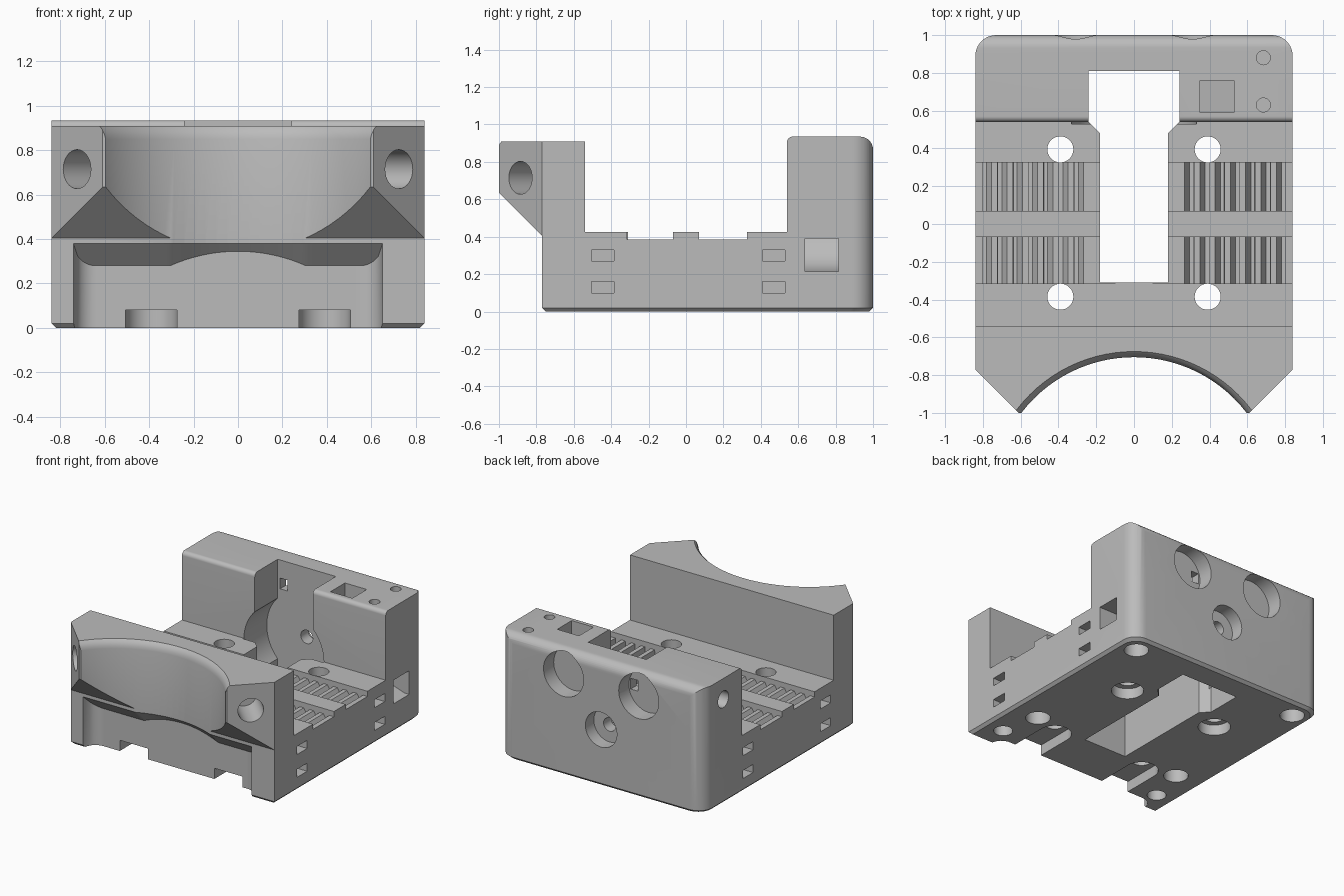
import bpy, bmesh, math
from mathutils import Vector, Matrix

cube = bpy.data.objects.get("Cube")
if cube:
    bpy.data.objects.remove(cube, do_unlink=True)

grey = bpy.data.materials.new("light_grey_plastic")
grey.use_nodes = True
grey.diffuse_color = (0.5, 0.5, 0.5, 1)
grey.node_tree.nodes["Principled BSDF"].inputs["Base Color"].default_value = (0.5, 0.5, 0.5, 1)


def make(bm, name):
    bmesh.ops.recalc_face_normals(bm, faces=bm.faces)
    mesh = bpy.data.meshes.new(name)
    bm.to_mesh(mesh)
    bm.free()
    mesh.materials.append(grey)
    ob = bpy.data.objects.new(name, mesh)
    bpy.context.collection.objects.link(ob)
    return ob


def loft(rings, name):
    bm = bmesh.new()
    vs = [[bm.verts.new(p) for p in ring] for ring in rings]
    n = len(vs[0])
    for a, b in zip(vs, vs[1:]):
        for i in range(n):
            bm.faces.new((a[i], a[(i + 1) % n], b[(i + 1) % n], b[i]))
    bm.faces.new(vs[0])
    bm.faces.new(vs[-1])
    return make(bm, name)


def prism(pts, axis, lo, hi, name="cutter"):
    # profile in the plane across the axis, extruded along it
    place = {"x": lambda p, t: (t, p[0], p[1]),
             "y": lambda p, t: (p[0], t, p[1]),
             "z": lambda p, t: (p[0], p[1], t)}[axis]
    return loft([[place(p, t) for p in pts] for t in (lo, hi)], name)


def box(x, y, z):
    return prism([(x[0], y[0]), (x[1], y[0]), (x[1], y[1]), (x[0], y[1])], "z", *z)


def rod(a, b, r, seg=32):
    a, b = Vector(a), Vector(b)
    bm = bmesh.new()
    turn = (b - a).to_track_quat("Z", "Y").to_matrix().to_4x4()
    bmesh.ops.create_cone(bm, cap_ends=True, segments=seg, radius1=r, radius2=r,
                          depth=(b - a).length,
                          matrix=Matrix.Translation((a + b) / 2) @ turn)
    return make(bm, "cutter")


def boolean(ob, tool, op="DIFFERENCE"):
    mod = ob.modifiers.new("cut", "BOOLEAN")
    mod.operation, mod.solver, mod.object = op, "EXACT", tool
    bpy.context.view_layer.objects.active = ob
    bpy.ops.object.modifier_apply(modifier=mod.name)
    bpy.data.objects.remove(tool, do_unlink=True)


def arc(cx, cy, r, start, end, n=10):
    return [(cx + r * math.cos(math.radians(start + (end - start) * i / n)),
             cy + r * math.sin(math.radians(start + (end - start) * i / n))) for i in range(n + 1)]


# Body: side profile intersected with rounded plan
side = [(-0.75, 0), (1.05, 0), *[(1.05, 0.5)], *[(1, 0.6)],
        *arc(0.93, 0.865, 0.07, 0, 90), *arc(0.57, 0.905, 0.03, 90, 180),
        (0.54, 0.425), (-0.54, 0.425), (-0.54, 0.91), (-1.05, 0.91),
        (-1.05, 0.685), (-0.77, 0.405), (-0.77, 0.02)]
body = prism(side, "x", -1, 1, "carriage_body")
plan = [(-0.84, -0.77), (-0.61, -1), (0.61, -1), (0.84, -0.77),
        *arc(0.73, 0.89, 0.11, 0, 90), *arc(-0.73, 0.89, 0.11, 90, 180)]
inner = [(x * 0.976, y * 0.98) for x, y in plan]
outline = loft([[(x, y, 0) for x, y in inner], [(x, y, 0.02) for x, y in plan],
                [(x, y, 1.2) for x, y in plan]], "outline")
boolean(body, outline, "INTERSECT")

# Large round scoop in the front wall, with a softened upper rim
CY, R = -1.455, 0.75
rim = [(R, -0.2), (R, 0.85), (R + 0.004, 0.87), (R + 0.013, 0.893), (R + 0.03, 0.91), (R + 0.03, 1.1)]
boolean(body, loft([[(x, y, z) for x, y in arc(0, CY, r, 0, 356.25, 95)] for r, z in rim], "scoop"))

# Lower front recess with sloping ceiling and rounded ends
rings, steps = [], 80
for i in range(steps + 1):
    x = -0.74 + 1.39 * i / steps
    front = max(-0.77, CY + math.sqrt(R * R - x * x)) if abs(x) < R else -0.77
    end = max(0, 0.1 - min(x + 0.74, 0.65 - x))
    wall = -0.67 - (0.1 - math.sqrt(max(0, 0.01 - end * end)))
    d = max(0.003, wall - front)
    rings.append([(x, -1.1, -0.1), (x, front + d, -0.1), (x, front + d, 0.38 - d),
                  (x, front, 0.38), (x, -1.1, 0.38)])
boolean(body, loft(rings, "front_recess"))

# Central opening and tower slot
boolean(body, prism([(-0.18, -0.31), (0.18, -0.31), (0.18, 0.48), (0.24, 0.54),
                     (0.24, 0.81), (-0.24, 0.81), (-0.24, 0.54), (-0.18, 0.48)], "z", -0.1, 1.2))
boolean(body, rod((0, 0.53, 0.42), (0, 0.81, 0.42), 0.33, 64))

for s in (-1, 1):
    # Toothed belt seats
    for y0, y1 in ((-0.315, -0.07), (0.07, 0.325)):
        boolean(body, box(sorted((s * 0.1, s * 0.9)), (y0, y1), (0.386, 0.6)))
        for i in range(7):
            x = 0.265 + i * 0.081
            groove = [(s * x, 0.39), (s * (x + 0.03), 0.34), (s * (x + 0.05), 0.34), (s * (x + 0.052), 0.39)]
            boolean(body, prism(groove, "y", y0, y1))
    # Vertical screw holes, counterbores and open slots underneath
    for y in (-0.385, 0.395):
        boolean(body, rod((s * 0.39, y, -0.1), (s * 0.39, y, 0.6), 0.069))
    boolean(body, rod((s * 0.39, 0.395, -0.1), (s * 0.39, 0.395, 0.08), 0.112))
    slot = [(s * 0.39 - 0.116, -1), *arc(s * 0.39, -0.385, 0.116, 180, 0, 16), (s * 0.39 + 0.116, -1)]
    boolean(body, prism(slot, "z", -0.1, 0.08))
    for x, y, r in ((0.62, -0.29, 0.085), (0.69, -0.58, 0.066), (0.7, 0.86, 0.085)):
        boolean(body, rod((s * x, y, -0.1), (s * x, y, 0.2), r))
    # Side tie slots
    for y in (-0.505, 0.41):
        for z in (0.1, 0.27):
            boolean(body, box(sorted((s * 0.66, s * 0.95)), (y, y + 0.12), (z, z + 0.06)))
    # Angled screw holes in the front horns
    face = Vector((s * 0.725, -0.885, 0.715))
    way = Vector((s, -1, 0)).normalized()
    boolean(body, rod(face - way * 0.26, face + way * 0.2, 0.088))
    # Round pockets in the back with a square window
    boolean(body, rod((s * 0.31, 0.88, 0.75), (s * 0.31, 1.1, 0.75), 0.165, 48))
    boolean(body, box(sorted((s * 0.16, s * 0.22)), (0.75, 0.95), (0.72, 0.8)))

# Motor screw in the back, wire passages in the tower
boolean(body, rod((0, 0.9, 0.42), (0, 1.1, 0.42), 0.13, 48))
boolean(body, rod((0, 0.7, 0.42), (0, 1.1, 0.42), 0.05))
boolean(body, rod((-0.95, 0.76, 0.78), (-0.6, 0.76, 0.78), 0.062))
boolean(body, prism([(0.35, 1.1), (0.35, 0.62), (0.53, 0.74), (0.53, 1.1)], "y", 0.59, 0.76))
boolean(body, prism([(0.95, 0.21), (0.8, 0.215), (0.7, 0.25), (0.64, 0.31), (0.61, 0.39), (0.95, 0.39)],
                    "y", 0.635, 0.815))
for y in (0.63, 0.88):
    boolean(body, rod((0.685, y, 0.7), (0.685, y, 1.1), 0.037))

bpy.ops.object.select_all(action="DESELECT")
body.select_set(True)
bpy.context.view_layer.objects.active = body
bpy.ops.object.shade_smooth_by_angle(angle=math.radians(30))
